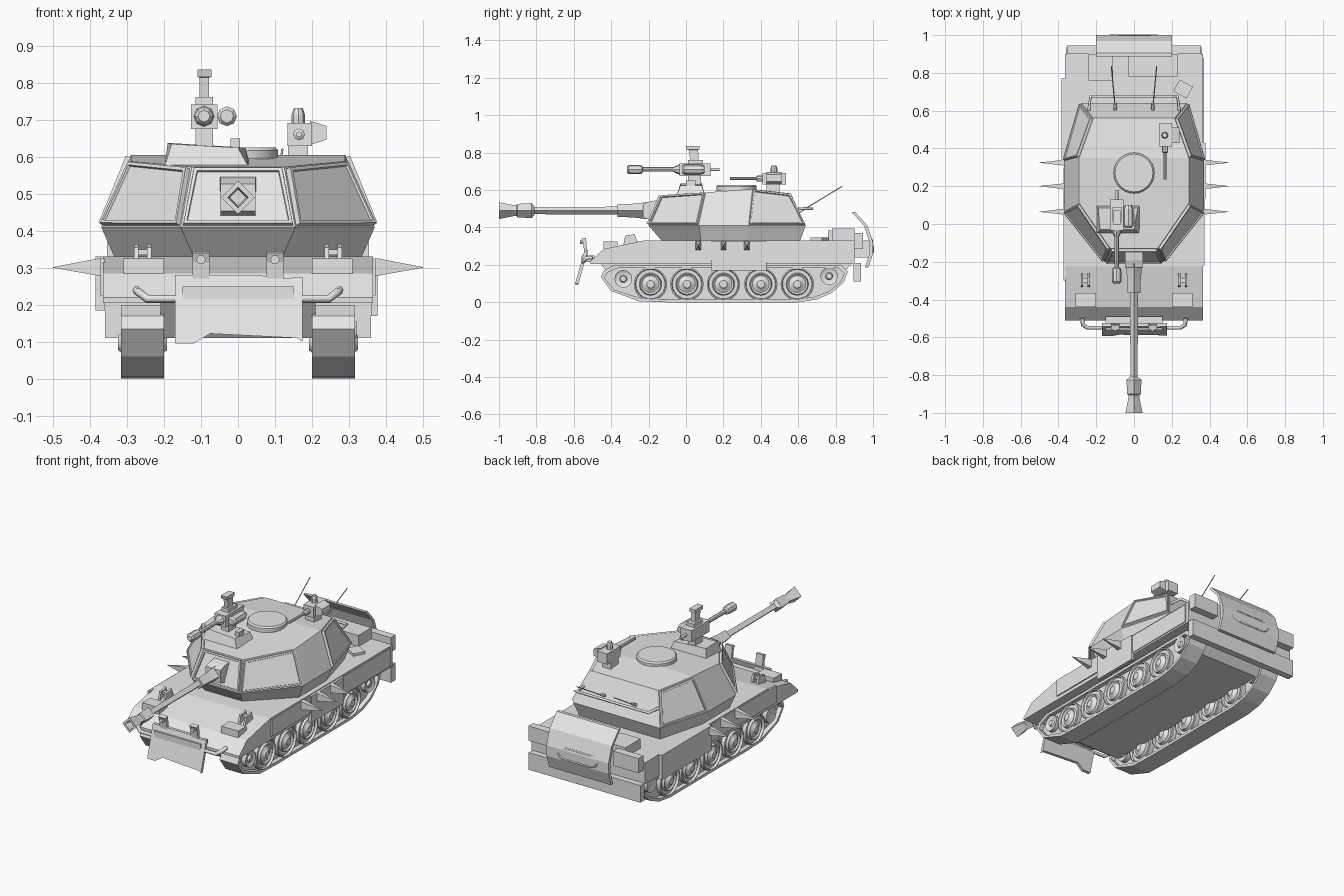
import bpy, bmesh, math
from mathutils import Vector, Matrix

if "Cube" in bpy.data.objects:
    bpy.data.objects.remove(bpy.data.objects["Cube"])

GREY = bpy.data.materials.new("plain grey")
GREY.diffuse_color = (0.8, 0.8, 0.8, 1)
GREY.use_nodes = True
GREY.node_tree.nodes["Principled BSDF"].inputs["Base Color"].default_value = GREY.diffuse_color


def finish(name, bm, smooth=False):
    bmesh.ops.recalc_face_normals(bm, faces=bm.faces)
    me = bpy.data.meshes.new(name)
    for f in bm.faces:
        f.smooth = smooth
    bm.to_mesh(me)
    bm.free()
    if smooth:
        me.set_sharp_from_angle(angle=math.radians(35))
    me.materials.append(GREY)
    ob = bpy.data.objects.new(name, me)
    bpy.context.collection.objects.link(ob)
    return ob


def loft(name, rings, smooth=False, closed=False, caps=True):
    """Skin a list of equal-length point loops."""
    bm = bmesh.new()
    vs = [[bm.verts.new(p) for p in r] for r in rings]
    n = len(vs[0])
    pairs = list(zip(vs, vs[1:])) + ([(vs[-1], vs[0])] if closed else [])
    for a, b in pairs:
        for i in range(n):
            j = (i + 1) % n
            bm.faces.new((a[i], a[j], b[j], b[i]))
    if caps and not closed:
        bm.faces.new(vs[0])
        bm.faces.new(vs[-1])
    return finish(name, bm, smooth)


def prism(name, prof, x0, x1):
    """Extrude a (y, z) profile along x."""
    return loft(name, [[(x, y, z) for y, z in prof] for x in (x0, x1)])


def box(name, x0, x1, y0, y1, z0, z1):
    return prism(name, [(y0, z0), (y1, z0), (y1, z1), (y0, z1)], x0, x1)


def lathe(name, prof, loc, axis, segs=24, smooth=True):
    """Revolve (radius, offset) points round a line along x, y or z."""
    rings = []
    for r, t in prof:
        ring = []
        for i in range(segs):
            a = 2 * math.pi * i / segs
            c, s = r * math.cos(a), r * math.sin(a)
            p = {"x": (t, c, s), "y": (c, t, s), "z": (c, s, t)}[axis]
            ring.append(Vector(loc) + Vector(p))
        rings.append(ring)
    return loft(name, rings, smooth)


def rod(name, pts, r):
    """Round tube through points."""
    cu = bpy.data.curves.new(name, "CURVE")
    cu.dimensions = "3D"
    cu.bevel_depth, cu.bevel_resolution, cu.use_fill_caps = r, 1, True
    sp = cu.splines.new("POLY")
    sp.points.add(len(pts) - 1)
    for q, p in zip(sp.points, pts):
        q.co = (*p, 1)
    cu.materials.append(GREY)
    ob = bpy.data.objects.new(name, cu)
    bpy.context.collection.objects.link(ob)
    return ob


# Hull: wide upper body and narrow belly
prism("upper_hull", [(-.51, .205), (-.51, .22), (-.44, .285), (-.225, .33),
                     (.9, .33), (.9, .205)], -.365, .365)
prism("belly", [(-.46, .21), (-.38, .11), (.8, .11), (.89, .21)], -.21, .21)
box("left_skirt", -.385, -.36, .31, .77, .185, .33)
box("right_skirt", .36, .378, .135, .43, .17, .325)
box("right_front_panel", .36, .372, -.22, .135, .225, .325)
box("left_front_panel", -.372, -.36, -.3, .3, .225, .325)
box("right_rear_panel", .36, .37, .43, .88, .215, .322)

# Running gear
OUT = [(-.25, .005), (-.1, 0), (.6, 0), (.7, .015), (.78, .05), (.845, .11),
       (.865, .165), (.83, .2), (-.38, .2), (-.44, .17), (-.455, .135), (-.4, .06)]
cy, cz = .2, .1
INN = [(cy + (y - cy) * .97, cz + (z - cz) * .84) for y, z in OUT]
for s, side in ((-1, "left"), (1, "right")):
    loft(side + "_track", [[(s * x, y, z) for y, z in p] for x, p in
         ((.2, OUT), (.316, OUT), (.316, INN), (.2, INN))], closed=True)
    prism(side + "_track_core", INN, s * .23, s * .29)
    for k, y in enumerate((-.19, .005, .2, .4, .595)):
        half = [(.02, .066), (.026, .058), (.045, .05), (.055, .058), (.06, .045),
                (.078, .045), (.082, .058), (.089, .055)]
        prof = half + [(r, -t) for r, t in reversed(half)]
        lathe(f"{side}_wheel_{k}", prof, (s * .258, y, .097), "x")
    for nm, y, z in (("idler", -.335, .125), ("sprocket", .765, .14)):
        lathe(f"{side}_{nm}", [(.015, .062), (.02, .05), (.035, .05), (.047, .058),
              (.047, -.058), (.02, -.05)], (s * .258, y, z), "x", 16)
    # Spikes along the sides
    for k, y in enumerate((.065, .2, .325)):
        loft(f"{side}_spike_{k}", [[(s * x, y + a * w, z + b * h) for a, b in
             ((-1, -1), (1, -1), (1, 1), (-1, 1))] for x, w, h, z in
             ((.362, .014, .023, .302), (.38, .014, .023, .302), (.5, .001, .001, .301))])
    # Front deck fittings
    box(side + "_light_box", *sorted((s * .2, s * .31)), -.44, -.365, .275, .325)
    for x in (.24, .275):
        prism(side + "_deck_bracket", [(-.335, .305), (-.26, .32), (-.275, .365), (-.325, .355)],
              s * x - .006, s * x + .006)
    box(side + "_bracket_pin", *sorted((s * .24, s * .275)), -.31, -.285, .335, .35)
    # Front hooks
    prism(side + "_hook", [(-.54, .24), (-.525, .24), (-.535, .345), (-.56, .34), (-.55, .315)],
          s * .1 - .023, s * .1 + .023)
    lathe(side + "_hook_bolt", [(.013, 0), (.013, .012)], (s * .1, -.566, .322), "y", 6, False)
    # Rear corner boxes
    box(side + "_rear_box", *sorted((s * .19, s * .355)), .9, .945, .285, .37)

# Front plate with stepped lower edge
EDGE = [(-.17, .095), (-.12, .095), (-.075, .122), (.16, .11), (.175, .1),
        (.175, .275), (.1, .27), (.06, .28), (-.17, .28)]
loft("front_plate", [[(x, -.595 + (z - .09) * .28 + d, z) for x, z in EDGE] for d in (0, .018)])
rod("front_bar", [(-.275, -.5, .24), (-.27, -.535, .235), (-.245, -.55, .216),
                  (.245, -.55, .216), (.27, -.535, .235), (.275, -.5, .24)], .011)
box("plate_support", -.15, .15, -.56, -.49, .215, .25)

# Rear plate, stowage and curved shield
box("rear_plate", -.36, .36, .895, .935, .11, .21)
box("stowage_left", -.24, -.11, .76, .9, .325, .385)
box("stowage_right", -.03, .23, .78, .9, .325, .395)
can = box("tilted_can", -.04, .04, -.035, .035, .325, .345)
can.location = (.26, .715, 0)
can.rotation_euler.z = -.5
ARC = [(.89, .482), (.955, .41), (.985, .32), (.985, .26), (.96, .185)]
prism("rear_shield", [(y + .015, z) for y, z in ARC] + [(y - .004, z) for y, z in reversed(ARC)],
      -.2, .2)
box("shield_mount", -.12, .12, .9, .98, .24, .33)
rod("shield_rim", [(.075 * (1 if math.cos(a) > 0 else -1) + .05 * math.cos(a), .9935 + .006 * (math.sin(a) < 0),
                    .3 + .033 * math.sin(a)) for a in [i * math.pi / 8 + .1 for i in range(17)]], .005)


# Turret: faceted shell with framed plates on the front and corners
def ring(a, yf, zf, b, y1, z1, y2, z2, c, yr, zr):
    h = [(a, yf, zf), (b, y1, z1), (b, y2, z2), (c, yr, zr)]
    return h + [(-x, y, z) for x, y, z in reversed(h)]


bm = bmesh.new()
R = [[bm.verts.new(p) for p in r] for r in (
    ring(.12, -.13, .33, .335, .08, .33, .33, .33, .26, .61, .33),
    ring(.155, -.2, .41, .37, .07, .41, .33, .41, .28, .64, .41),
    ring(.125, -.13, .573, .29, .11, .588, .35, .605, .215, .56, .582))]
plates = []
for k in (0, 1):
    for i in range(8):
        j = (i + 1) % 8
        f = bm.faces.new((R[k][i], R[k][j], R[k + 1][j], R[k + 1][i]))
        if k and i in (0, 2, 4, 6, 7):
            plates.append(f)
for q in ((0, 1, 6, 7), (1, 2, 5, 6), (2, 3, 4, 5)):
    bm.faces.new([R[2][i] for i in q])
bm.faces.new(R[0])
bmesh.ops.recalc_face_normals(bm, faces=bm.faces)
for thick, depth in ((.008, 0), (.002, .014), (.012, 0), (.002, -.007)):
    bmesh.ops.inset_individual(bm, faces=plates, thickness=thick, depth=depth)
finish("turret", bm)
lathe("roof_hatch", [(.108, .595), (.108, .618), (.1, .626)], (0, .27, 0), "z", 24)


# Main gun: four-sided barrel and flared muzzle
def square(y, w, z0, z1):
    return [(-w, y, z0), (w, y, z0), (w, y, z1), (-w, y, z1)]


loft("mantlet", [square(-.12, .05, .43, .55), square(-.19, .047, .44, .54),
                 square(-.23, .047, .453, .527)])
lathe("barrel", [(.046, -.2), (.036, -.29), (.034, -.365), (.021, -.365), (.019, -.84)],
      (0, 0, .49), "y", 4, False)
lathe("muzzle", [(.02, -.81), (.04, -.825), (.036, -.9), (.029, -.905), (.03, -.925),
                 (.045, -1), (.028, -1), (.022, -.95)], (0, 0, .49), "y", 4, False)

# Large roof weapon on its pedestal
loft("weapon_pedestal", [[(-.2, -.05, .57), (.03, -.05, .57), (.035, .1, .57), (-.2, .1, .57)],
                         [(-.18, -.03, .635), (.0, -.03, .625), (.02, .085, .625), (-.19, .085, .638)]])
box("weapon_post", -.115, -.068, .01, .08, .62, .68)
box("weapon_body", -.127, -.055, -.035, .13, .675, .742)
box("weapon_lid", -.115, -.067, .01, .09, .74, .762)
loft("periscope", [[(x, y, z) for x, y in ((-.091 - w, m - d), (-.091 + w, m - d),
     (-.091 + w, m + d), (-.091 - w, m + d))] for z, w, m, d in
     ((.755, .013, .045, .022), (.815, .013, .04, .025), (.816, .019, .037, .034), (.836, .019, .035, .037))])
lathe("weapon_sight", [(.018, -.05), (.027, -.04), (.027, .05), (.018, .07)], (-.03, .03, .71), "y", 8, False)
lathe("weapon_barrel", [(.03, -.03), (.022, -.05), (.012, -.07), (.012, -.23), (.022, -.235),
                        (.025, -.25), (.025, -.305), (.016, -.316)], (-.092, 0, .71), "y", 8, False)
rod("weapon_grip", [(-.091, .13, .71), (-.091, .18, .71)], .008)
box("sight_block", .03 - .05, .005, -.0, .05, .62, .65)

# Small roof weapon
box("small_weapon_base", .135, .19, .43, .5, .585, .632)
box("small_weapon_body", .134, .2, .41, .535, .63, .692)
lathe("small_weapon_knob", [(.018, .69), (.018, .715), (.012, .732)], (.163, .47, 0), "z", 8, False)
loft("small_weapon_box", [[(x, y, .665 + h * k) for y, k in ((.43, -1), (.51, -1), (.51, 1), (.43, 1))]
                          for x, h in ((.195, .032), (.22, .025), (.24, .018))])
lathe("small_weapon_barrel", [(.016, .41), (.016, .38), (.008, .375), (.008, .235)],
      (.165, 0, .661), "y", 8, False)

# Rear rail and antennas
rod("rear_rail", [(-.24, .6, .5), (-.23, .675, .5), (.23, .675, .5), (.24, .6, .5)], .008)
for s in (-1, 1):
    rod("antenna_mount", [(s * .1, .58, .47), (s * .1, .64, .505)], .009)
    rod("antenna", [(s * .1, .62, .49), (s * .12, .835, .62)], .003)
